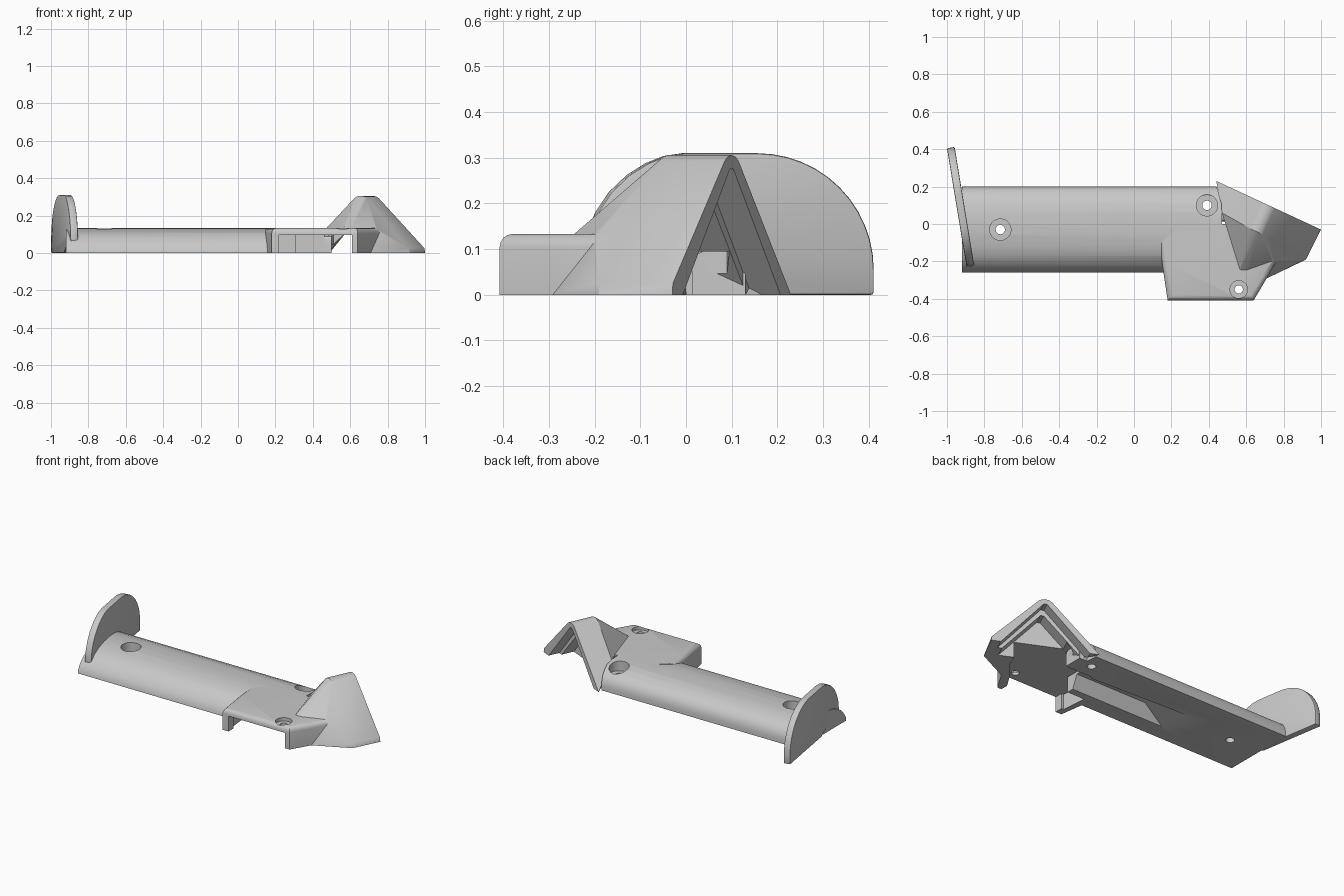
import bpy, bmesh, math
from mathutils import Vector

cube = bpy.data.objects.get("Cube")
if cube:
    bpy.data.objects.remove(cube, do_unlink=True)

grey = bpy.data.materials.new("light_grey")
grey.use_nodes = True
grey.diffuse_color = (0.58, 0.58, 0.58, 1)
grey.node_tree.nodes["Principled BSDF"].inputs["Base Color"].default_value = (0.58, 0.58, 0.58, 1)


def finish(name, bm):
    bmesh.ops.recalc_face_normals(bm, faces=bm.faces)
    mesh = bpy.data.meshes.new(name)
    bm.to_mesh(mesh)
    bm.free()
    mesh.materials.append(grey)
    ob = bpy.data.objects.new(name, mesh)
    bpy.context.collection.objects.link(ob)
    return ob


def prism(name, start, step):
    """Extrude a closed outline of 3D points along a vector."""
    bm = bmesh.new()
    face = bm.faces.new([bm.verts.new(p) for p in start])
    top = bmesh.ops.extrude_face_region(bm, geom=[face])["geom"]
    bmesh.ops.translate(bm, vec=step, verts=[v for v in top if isinstance(v, bmesh.types.BMVert)])
    return finish(name, bm)


def hull(name, points):
    bm = bmesh.new()
    verts = [bm.verts.new(p) for p in points]
    bmesh.ops.convex_hull(bm, input=verts)
    bmesh.ops.delete(bm, geom=[v for v in bm.verts if not v.link_faces], context="VERTS")
    bmesh.ops.dissolve_limit(bm, angle_limit=0.01, verts=bm.verts, edges=bm.edges)
    return finish(name, bm)


def cylinder(name, x, y, radius, low, high):
    ring = [(x + radius * math.cos(math.tau * i / 32),
             y + radius * math.sin(math.tau * i / 32), low) for i in range(32)]
    return prism(name, ring, (0, 0, high - low))


def bake(ob):
    """Replace the mesh by its evaluated form."""
    graph = bpy.context.evaluated_depsgraph_get()
    mesh = bpy.data.meshes.new_from_object(ob.evaluated_get(graph))
    ob.modifiers.clear()
    ob.data = mesh


def combine(ob, other, operation):
    mod = ob.modifiers.new("join", "BOOLEAN")
    mod.operation = operation
    mod.solver = "EXACT"
    mod.object = other
    other.hide_render = True
    bake(ob)
    bpy.data.objects.remove(other, do_unlink=True)


# Long arched body, its back corner trimmed to meet the hood
arch = [(-.26, 0), (-.257, .02), (-.24, .05), (-.21, .083), (-.17, .107), (-.12, .122),
        (-.06, .131), (0, .133), (.06, .13), (.11, .12), (.15, .104), (.178, .083),
        (.194, .057), (.2, .028), (.2, 0)]
housing = prism("housing", [(-.92, y, z) for y, z in arch], (1.39, 0, 0))
for v in housing.data.vertices:
    if v.co.x > 0 and v.co.y > .1:
        v.co.x -= (v.co.y - .1) * .28

# Side bracket with rounded upper edges
plan = [(.18, -.408), (.64, -.408), (.71, -.29), (.76, -.2), (.7, 0), (.25, 0), (.14, -.1), (.15, -.21)]
bracket = prism("bracket", [(x, y, 0) for x, y in plan], (0, 0, .133))
bm = bmesh.new()
bm.from_mesh(bracket.data)
rim = [e for e in bm.edges if all(v.co.z > .1 for v in e.verts)
       and all(v.co.y < -.05 for v in e.verts)]
bmesh.ops.bevel(bm, geom=rim, offset=.028, segments=4, profile=.5, affect="EDGES")
bm.to_mesh(bracket.data)
bm.free()
combine(housing, bracket, "UNION")

# Tent-shaped hood, described along its open slanted mouth
mouth_start, mouth_end = Vector((.44, .23, 0)), Vector((1.0, -.03, 0))
outward = Vector((.42, .907, 0))


def mouth(t, depth, z):
    p = mouth_start.lerp(mouth_end, t) - outward * depth
    return (p.x, p.y, z)


ridge = [(.44, .292), (.465, .302), (.5, .306), (.535, .302), (.56, .292)]
outer = [mouth(t, d, z) for d in (0, .155) for t, z in ridge]
outer += [mouth(0, 0, 0), mouth(1, 0, 0), mouth(.995, 0, .025), (.92, -.19, 0), (.91, -.19, .025),
          (.69, -.3, 0), (.74, -.2, .13), (.6, -.26, .12), (.565, -.248, .13), (.47, .06, .13)]
combine(housing, hull("hood", outer), "UNION")


# Stepped hollow inside the hood, open at the mouth
def tent(name, foot, apex, front, back):
    return hull(name, [mouth(t, d, z) for d in (front, back)
                       for t, z in ((foot, -.02), (1 - foot, -.02), (.485, apex), (.515, apex))])


combine(housing, tent("hood_recess", .06, .275, -.05, .07), "DIFFERENCE")
combine(housing, tent("hood_hollow", .1, .24, .05, .15), "DIFFERENCE")

# Hollow under the bracket, open to the front
under = [(.22, -.45), (.61, -.45), (.61, -.36), (.66, -.28), (.75, -.17), (.8, -.05),
         (.62, .1), (.51, .09), (.475, .013), (.31, .013), (.31, -.2), (.19, -.2), (.205, -.36), (.22, -.36)]
combine(housing, prism("bracket_hollow", [(x, y, -.02) for x, y in under], (0, 0, .115)), "DIFFERENCE")

# Support block behind the hollow, with rounded upper corners
block = [(.013, 0), (.13, 0), (.13, .07), (.123, .087), (.105, .096), (.038, .096), (.02, .087), (.013, .07)]
combine(housing, prism("support_block", [(.33, y, z) for y, z in block], (.17, 0, 0)), "UNION")

# Tapered pocket in the underside
low = [(-.37, .03, -.01), (-.35, -.16, -.01), (.34, -.16, -.01), (.34, .0, -.01)]
high = [(-.18, 0, .08), (-.18, -.12, .08), (.34, -.12, .08), (.34, -.01, .08)]
combine(housing, hull("pocket", low + high), "DIFFERENCE")

# Countersunk screw holes
for x, y, wide, narrow, seat in ((-.715, -.03, .057, .025, .07),
                                 (.39, .1, .057, .025, .07),
                                 (.56, -.35, .047, .022, .112)):
    combine(housing, cylinder("screw_seat", x, y, wide, seat, .18), "DIFFERENCE")
    combine(housing, cylinder("screw_hole", x, y, narrow, -.05, .18), "DIFFERENCE")

# Upright rounded end plate, turned slightly
edge = [(0, 0), (.405, 0)]
for i in range(13):
    a = math.radians(90 * i / 12)
    edge.append((.15 + .255 * math.cos(a), .055 + .255 * math.sin(a)))
edge += [(-.01, .31), (-.05, .304), (-.09, .288), (-.13, .263), (-.17, .225),
         (-.2, .18), (-.22, .13), (-.229, .062), (-.15, .062)]
end_plate = prism("end_plate", [(-1.0 + (.405 - y) * .165, y, z) for y, z in edge], (.041, .007, 0))
bevel = end_plate.modifiers.new("soft_edge", "BEVEL")
bevel.width = .006
bevel.segments = 2
bevel.limit_method = "ANGLE"
bevel.angle_limit = math.radians(50)
bake(end_plate)

# Smooth shading with sharp corners
for ob in (housing, end_plate):
    bpy.ops.object.select_all(action="DESELECT")
    ob.select_set(True)
    bpy.context.view_layer.objects.active = ob
    bpy.ops.object.shade_smooth_by_angle(angle=math.radians(30))
